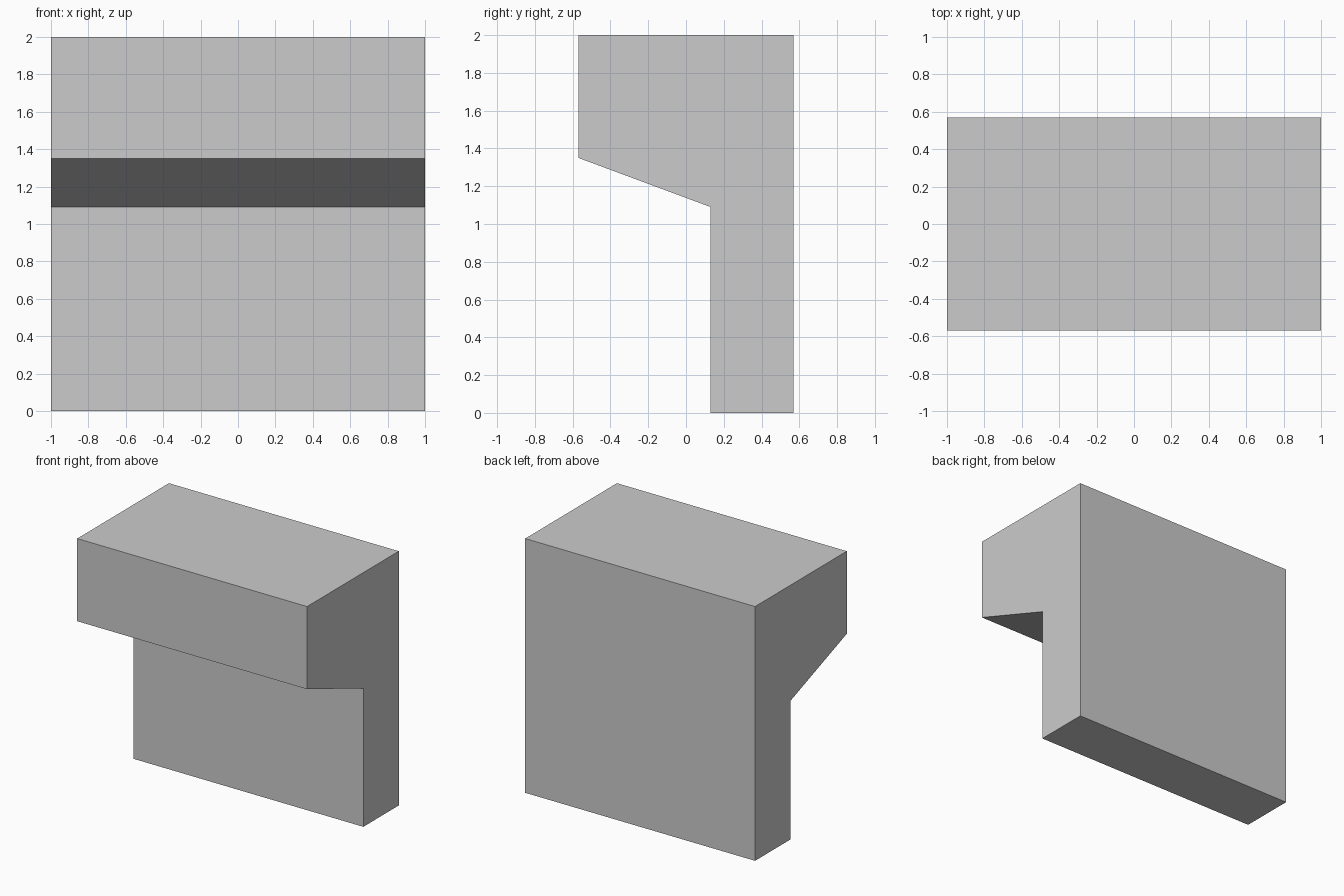
import bpy
import bmesh

WIDTH = 2.0

# Remove the default cube
cube = bpy.data.objects.get("Cube")
if cube:
    bpy.data.objects.remove(cube, do_unlink=True)

# Plain grey material
grey = bpy.data.materials.new("light_grey")
grey.use_nodes = True
colour = (0.6, 0.6, 0.6, 1.0)
grey.diffuse_color = colour
shader = next(n for n in grey.node_tree.nodes if n.type == "BSDF_PRINCIPLED")
shader.inputs["Base Color"].default_value = colour

# Side profile (y, z): thin wall with a sloped overhang at the front
profile = [(0.57, 0), (0.57, 2), (-0.57, 2), (-0.57, 1.35), (0.13, 1.09), (0.13, 0)]

# Extrude the profile across the full width
bm = bmesh.new()
side = bm.faces.new([bm.verts.new((-WIDTH / 2, y, z)) for y, z in profile])
result = bmesh.ops.extrude_face_region(bm, geom=[side], use_keep_orig=True)
moved = [g for g in result["geom"] if isinstance(g, bmesh.types.BMVert)]
bmesh.ops.translate(bm, verts=moved, vec=(WIDTH, 0, 0))
bmesh.ops.recalc_face_normals(bm, faces=bm.faces[:])

mesh = bpy.data.meshes.new("overhanging_wall")
bm.to_mesh(mesh)
bm.free()
mesh.materials.append(grey)
wall = bpy.data.objects.new("overhanging_wall", mesh)
bpy.context.collection.objects.link(wall)
